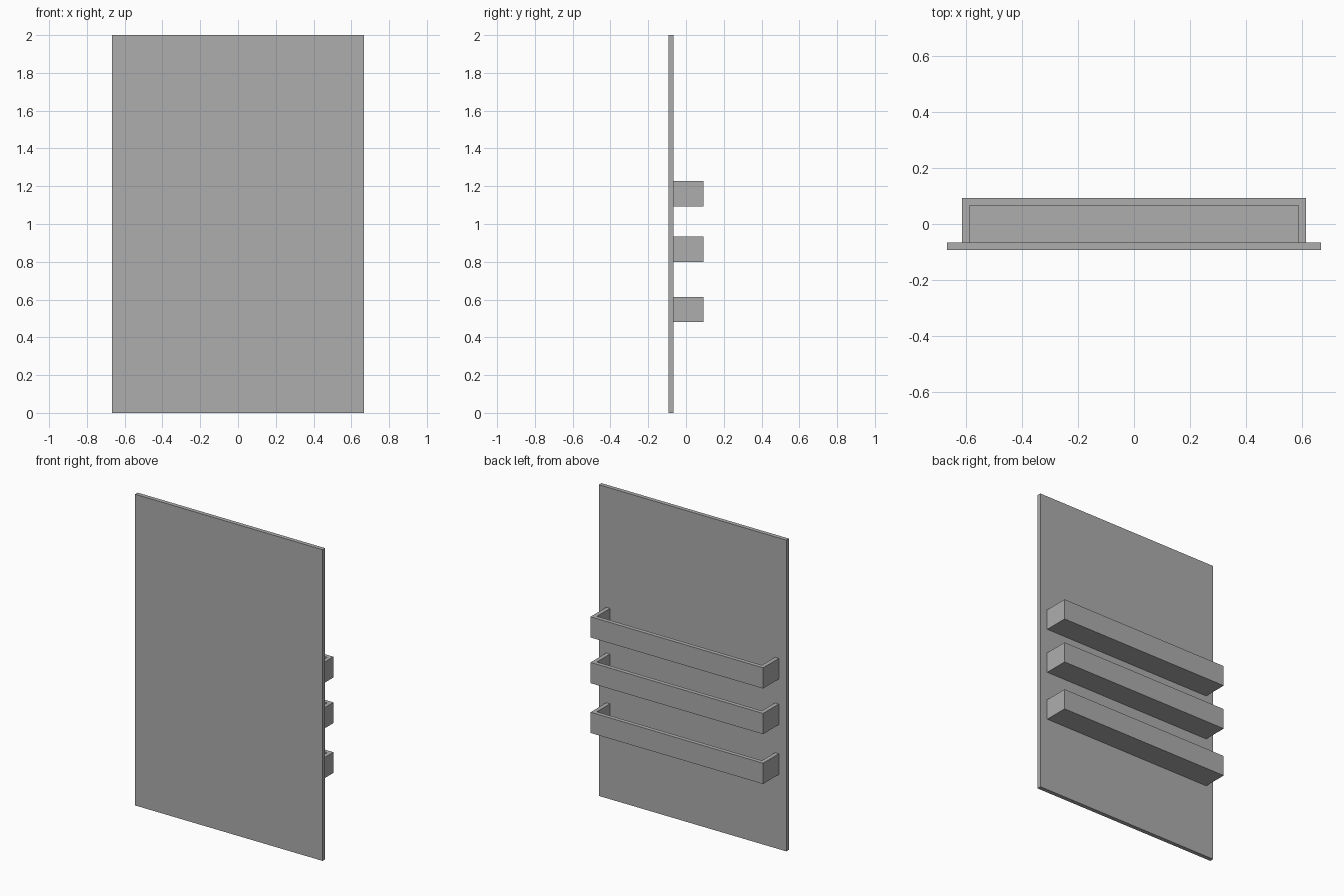
import bpy

default_cube = bpy.data.objects.get("Cube")
if default_cube:
    bpy.data.objects.remove(default_cube, do_unlink=True)

T = 0.0267                    # board thickness
BACK, FACE = 0.0933, -0.0667  # rear of the shelves, rear face of the panel
HALF_W, RAIL_H = 0.6133, 0.1333

grey = bpy.data.materials.new("plain_grey")
grey.use_nodes = True
colour = (0.42, 0.42, 0.42, 1)
grey.diffuse_color = colour
grey.node_tree.nodes["Principled BSDF"].inputs["Base Color"].default_value = colour


def box(name, low, high):
    """Flat-sided board between two opposite corners."""
    centre = [(a + b) / 2 for a, b in zip(low, high)]
    bpy.ops.mesh.primitive_cube_add(size=1, location=centre)
    board = bpy.context.object
    board.name = name
    board.scale = [b - a for a, b in zip(low, high)]
    bpy.ops.object.transform_apply(location=False, rotation=False, scale=True)
    board.data.materials.append(grey)
    return board


# Door panel
box("door_panel", (-0.6667, FACE - T, 0), (0.6667, FACE, 2))

# Three open-topped shelf trays on the rear of the door
for label, z in (("lower", 0.48), ("middle", 0.80), ("upper", 1.0933)):
    top = z + RAIL_H
    inner = HALF_W - T
    box(label + "_shelf_floor", (-inner, FACE, z), (inner, BACK - T, z + T))
    box(label + "_shelf_rail", (-HALF_W, BACK - T, z), (HALF_W, BACK, top))
    box(label + "_shelf_right_end", (-HALF_W, FACE, z), (-inner, BACK - T, top))
    box(label + "_shelf_left_end", (inner, FACE, z), (HALF_W, BACK - T, top))
